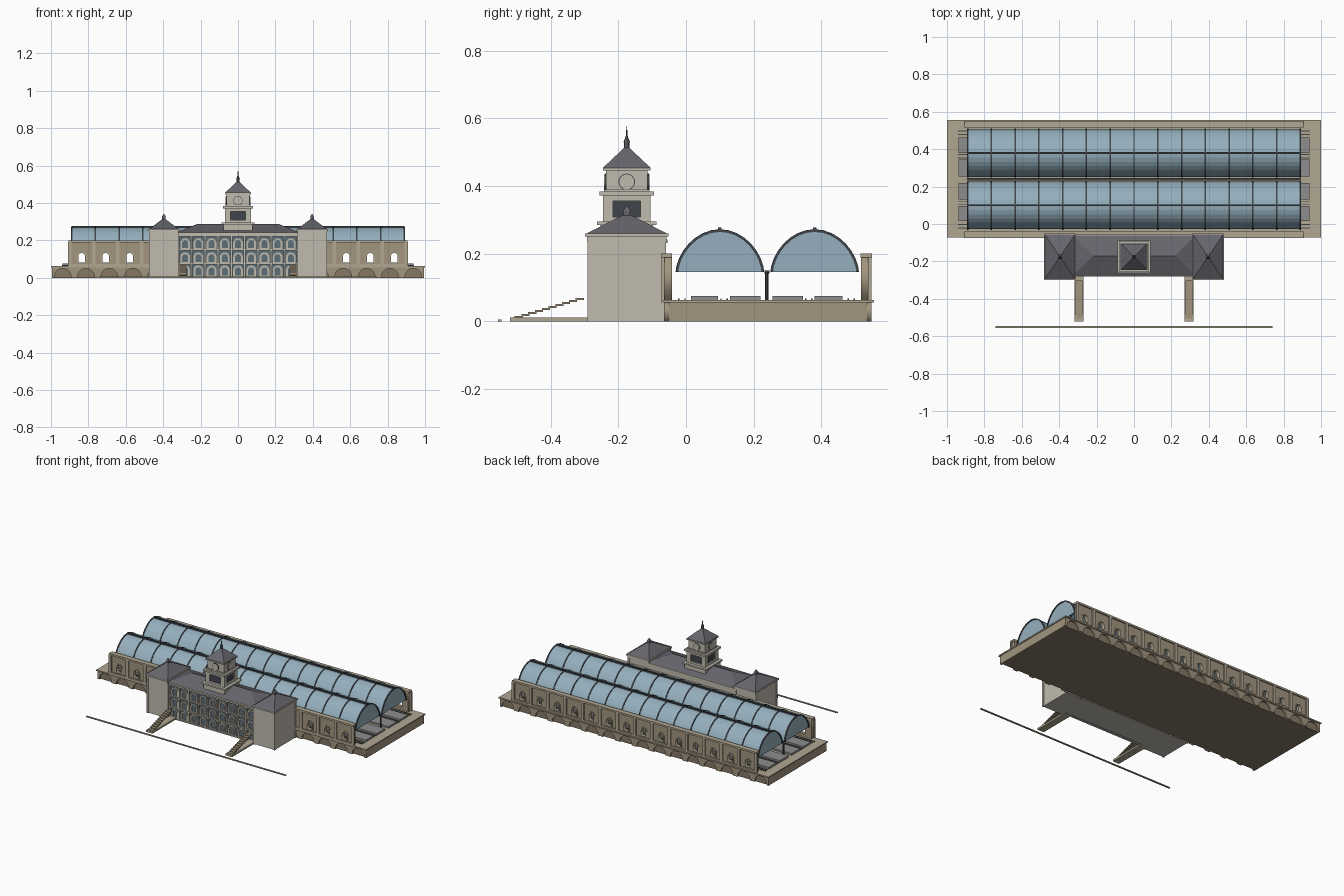
import bpy, bmesh
from math import sin, cos, pi, radians
from mathutils import Matrix, Vector

if "Cube" in bpy.data.objects:
    bpy.data.objects.remove(bpy.data.objects["Cube"])


def mat(name, r, g, b):
    m = bpy.data.materials.new(name)
    m.diffuse_color = (r, g, b, 1)
    m.use_nodes = True
    m.node_tree.nodes["Principled BSDF"].inputs["Base Color"].default_value = m.diffuse_color
    return m


BROWN = mat("brown_stone", .36, .30, .21)
DKBROWN = mat("dark_brown_stone", .24, .19, .13)
TAN = mat("tan_stone", .44, .39, .29)
STONE = mat("pale_stone", .53, .50, .43)
SLATE = mat("slate", .13, .13, .15)
GLASS = mat("roof_glass", .30, .43, .51)
IRON = mat("iron", .05, .06, .07)
PANE = mat("dark_pane", .11, .16, .19)
PAVE = mat("platform_paving", .27, .27, .27)


def add(name, me, m):
    me.materials.append(m)
    ob = bpy.data.objects.new(name, me)
    bpy.context.collection.objects.link(ob)
    return ob


def finish(name, bm, m):
    bmesh.ops.recalc_face_normals(bm, faces=bm.faces)
    me = bpy.data.meshes.new(name)
    bm.to_mesh(me)
    bm.free()
    return add(name, me, m)


def boxes(name, m, items):
    """items: (x0, x1, y0, y1, z0, z1)"""
    bm = bmesh.new()
    for a, b, c, d, e, f in items:
        M = Matrix.Translation(((a + b) / 2, (c + d) / 2, (e + f) / 2)) @ Matrix.Diagonal((b - a, d - c, f - e, 1))
        bmesh.ops.create_cube(bm, size=1, matrix=M)
    return finish(name, bm, m)


def cones(name, m, items, seg=4):
    """items: (x, y, z0, z1, half x, half y, top ratio)"""
    bm = bmesh.new()
    k = 1 / cos(pi / 4) if seg == 4 else 1
    for x, y, z0, z1, hx, hy, top in items:
        M = Matrix.Translation((x, y, (z0 + z1) / 2)) @ Matrix.Diagonal((hx * k, hy * k, 1, 1)) @ Matrix.Rotation(pi / 4, 4, 'Z')
        bmesh.ops.create_cone(bm, cap_ends=True, segments=seg, radius1=1, radius2=top, depth=z1 - z0, matrix=M)
    return finish(name, bm, m)


def prism(name, m, poly, spans):
    """yz outline extruded along each x span"""
    bm = bmesh.new()
    for x0, x1 in spans:
        f = bm.faces.new([bm.verts.new((x0, y, z)) for y, z in poly])
        r = bmesh.ops.extrude_face_region(bm, geom=[f])
        bmesh.ops.translate(bm, vec=(x1 - x0, 0, 0), verts=[v for v in r['geom'] if isinstance(v, bmesh.types.BMVert)])
    return finish(name, bm, m)


def plate(name, m, loops, y0, y1):
    """xz outlines (inner loops become holes) with thickness y0..y1"""
    cu = bpy.data.curves.new(name, 'CURVE')
    cu.dimensions, cu.fill_mode, cu.extrude = '2D', 'BOTH', (y1 - y0) / 2
    for lp in loops:
        s = cu.splines.new('POLY')
        s.points.add(len(lp) - 1)
        for p, (x, z) in zip(s.points, lp):
            p.co = (x, z, 0, 1)
        s.use_cyclic_u = True
    tmp = bpy.data.objects.new(name + "_tmp", cu)
    me = bpy.data.meshes.new_from_object(tmp)
    bpy.data.objects.remove(tmp)
    me.transform(Matrix.Translation((0, (y0 + y1) / 2, 0)) @ Matrix.Rotation(radians(90), 4, 'X'))
    return add(name, me, m)


def arch(x, z0, spring, r, n=10):
    return [(x - r, z0)] + [(x - r * cos(pi * i / n), spring + r * sin(pi * i / n)) for i in range(n + 1)] + [(x + r, z0)]


def rect(x0, x1, z0, z1):
    return [(x0, z0), (x1, z0), (x1, z1), (x0, z1)]


# viaduct base with shallow arched recesses front and back
boxes("viaduct_core", DKBROWN, [(-.99, .99, -.053, .538, 0, .056)])
outline = [(-.995, 0)]
for i in range(16):
    outline += arch(-.9375 + .125 * i, 0, .005, .045)
outline += [(.995, 0), (.995, .056), (-.995, .056)]
plate("viaduct_front_arches", BROWN, [outline], -.065, -.05)
plate("viaduct_back_arches", BROWN, [outline], .535, .548)
boxes("viaduct_end_walls", BROWN, [(s * .9925 - .0025, s * .9925 + .0025, -.06, .545, 0, .056) for s in (-1, 1)])
boxes("viaduct_deck", TAN, [(-1, 1, -.073, .555, .055, .063)])

# platforms and rails
PLATFORMS = [(.015, .095), (.13, .22), (.255, .345), (.38, .462)]
boxes("platforms", PAVE, [(-.937, .937, a, b, .062, .075) for a, b in PLATFORMS])
boxes("rails", IRON, [(-.94, .94, c + d - .002, c + d + .002, .062, .067)
                      for c in (-.012, .1125, .3625, .488) for d in (-.009, .009)])

# shed side walls with arched windows, pilasters and coping
BAY = 1.8 / 14
centres = [-.9 + BAY * (i + .5) for i in range(14)]
edges = [-.9 + BAY * i for i in range(15)]
for side, y0, y1, out in (("front", -.065, -.042, -1), ("back", .517, .54, 1)):
    plate("shed_wall_" + side, BROWN, [rect(-.9, .9, .06, .192)] + [arch(x, .082, .115, .018) for x in centres], y0, y1)
    f = y0 if out < 0 else y1
    lo, hi = sorted((f - out * .002, f + out * .008))
    boxes("shed_pilasters_" + side, TAN, [(x - .01, x + .01, lo, hi, .06, .19) for x in edges])
    boxes("shed_coping_" + side, TAN, [(-.905, .905, min(y0, lo) - .001, max(y1, hi) + .001, .188, .2),
                                       (-.902, .902, lo, hi, .06, .074)])
    lo, hi = sorted((f - out * .002, f + out * .004))
    for x in centres:
        plate("window_surround_" + side, TAN, [arch(x, .078, .115, .026), arch(x, .082, .115, .018)], lo, hi)

# twin glazed barrel vaults with iron ribs and ridge
def vault(c, g, n=16):
    return [(c + (.128 + g) * cos(pi * i / n), .145 + (.124 + g) * sin(pi * i / n) ** 1.2) for i in range(n + 1)]


ribs_x = [-.89 + 1.78 / 14 * i for i in range(15)]
for c in (.10, .38):
    prism("vault_glazing", GLASS, vault(c, 0) + vault(c, -.003)[::-1], [(-.89, .89)])
    prism("vault_end_screen", GLASS, vault(c, -.001), [(-.89, -.886), (.886, .89)])
    prism("vault_ribs", IRON, vault(c, .003) + vault(c, -.005)[::-1], [(x - .004, x + .004) for x in ribs_x])
    boxes("vault_ridge", IRON, [(-.89, .89, c - .005, c + .005, .266, .277)])
boxes("valley_beam", IRON, [(-.89, .89, .232, .246, .142, .15)])
cones("shed_columns", IRON, [(x, .239, .06, .145, .005, .005, 1) for x in ribs_x], 8)

# head building: central block with arcaded front
boxes("central_block", STONE, [(-.32, .32, -.25, -.06, 0, .235)])
boxes("central_glazing", PANE, [(-.318, .318, -.262, -.249, 0, .23)])
W = .636 / 9
boxes("facade_bands", STONE, [(-.318, .318, -.275, -.26, a, b) for a, b in ((0, .008), (.07, .078), (.145, .153), (.22, .236))])
boxes("facade_piers", STONE, [(-.318 + W * i - .005, -.318 + W * i + .005, -.273, -.26, 0, .23) for i in range(10)])
for z in (.008, .078, .153):
    for i in range(9):
        x = -.318 + W * (i + .5)
        plate("window_frame", STONE, [arch(x, z, z + .032, .026), arch(x, z + .005, z + .032, .016)], -.269, -.261)
boxes("central_cornice", STONE, [(-.32, .32, -.282, -.055, .232, .242)])

# central hipped roof
bm = bmesh.new()
v = [bm.verts.new(p) for p in ((-.33, -.28, .241), (.33, -.28, .241), (.33, -.058, .241), (-.33, -.058, .241),
                               (-.22, -.17, .287), (.22, -.17, .287))]
for f in ((0, 1, 5, 4), (1, 2, 5), (2, 3, 4, 5), (3, 0, 4), (3, 2, 1, 0)):
    bm.faces.new([v[i] for i in f])
finish("central_roof", bm, SLATE)

# end pavilions
for s, side in ((-1, "left"), (1, "right")):
    x = s * .396
    boxes("pavilion_" + side, STONE, [(x - .076, x + .076, -.286, -.064, 0, .24)])
    boxes("pavilion_trim_" + side, STONE,
          [(x + a * .074 - .006, x + a * .074 + .006, -.175 + b * .109 - .007, -.175 + b * .109 + .007, 0, .237)
           for a in (-1, 1) for b in (-1, 1)] +
          [(x - .079, x + .079, -.292, -.058, .234, .25), (x - .084, x + .084, -.299, -.052, .25, .26)])
    cones("pavilion_roof_" + side, SLATE, [(x, -.175, .26, .315, .08, .118, .08)])
    cones("pavilion_finial_" + side, SLATE, [(x, -.175, .312, .326, .009, .009, 1), (x, -.175, .326, .342, .011, .011, .1)])

# clock tower
ty = -.175


def sq(h, z0, z1):
    return (-h, h, ty - h, ty + h, z0, z1)


boxes("tower_base", STONE, [sq(.078, .24, .29), sq(.088, .285, .295)])
boxes("belfry_core", IRON, [sq(.060, .29, .37)])
boxes("belfry_frame", STONE,
      [(a * .055 - .015, a * .055 + .015, ty + b * .055 - .015, ty + b * .055 + .015, .29, .372)
       for a in (-1, 1) for b in (-1, 1)] + [sq(.069, .29, .308), sq(.069, .355, .374)])
boxes("tower_cornice", STONE, [sq(.081, .371, .383)])
boxes("clock_stage", STONE, [sq(.062, .38, .447), sq(.067, .383, .39)])
boxes("tower_eaves", STONE, [sq(.07, .445, .455)])
cones("tower_roof", SLATE, [(0, ty, .453, .513, .071, .071, .1)])
cones("tower_lantern", SLATE, [(0, ty, .51, .528, .009, .009, .85), (0, ty, .528, .55, .010, .010, .2)], 8)
cones("tower_spike", IRON, [(0, ty, .548, .577, .0025, .0025, .3)], 8)
bm, rim = bmesh.new(), bmesh.new()
for i in range(4):
    T = Matrix.Translation((0, ty, .412)) @ Matrix.Rotation(pi / 2 * i, 4, 'Z') @ Matrix.Translation((0, -.063, 0)) @ Matrix.Rotation(pi / 2, 4, 'X')
    bmesh.ops.create_cone(rim, cap_ends=True, segments=24, radius1=.0245, radius2=.0245, depth=.004, matrix=T)
    bmesh.ops.create_cone(bm, cap_ends=True, segments=24, radius1=.022, radius2=.022, depth=.007, matrix=T)
finish("clock_rims", rim, IRON)
finish("clock_faces", bm, STONE)

# approach stairs on low slabs, and front kerb
for s, side in ((-1, "left"), (1, "right")):
    x = s * .295
    boxes("stair_slab_" + side, TAN, [(x - .024, x + .024, -.52, -.25, 0, .012)])
    boxes("stair_treads_" + side, BROWN,
          [(x - .019, x + .019, -.506 + .02 * i, -.482 + .02 * i, .009 + .006 * i, .015 + .006 * i) for i in range(10)])
boxes("front_kerb", TAN, [(-.74, .74, -.555, -.545, 0, .006)])
